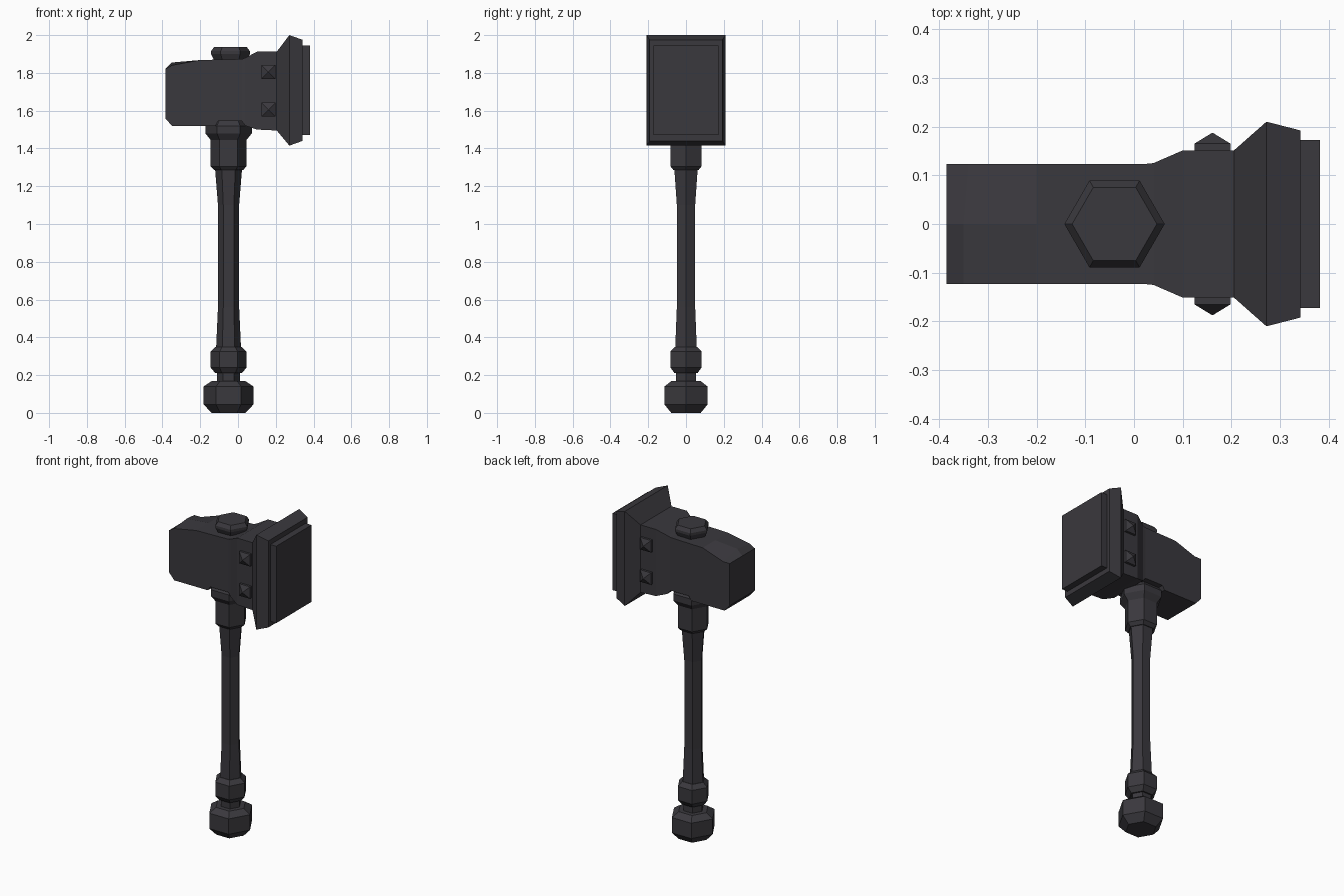
import bpy
import bmesh
from math import pi, cos, sin
from mathutils import Matrix, Vector

cube = bpy.data.objects.get("Cube")
if cube:
    bpy.data.objects.remove(cube, do_unlink=True)

iron = bpy.data.materials.new("dark_iron")
iron.use_nodes = True
IRON_COLOUR = (0.042, 0.04, 0.047, 1)
iron.diffuse_color = IRON_COLOUR
iron.node_tree.nodes["Principled BSDF"].inputs["Base Color"].default_value = IRON_COLOUR


def finish(name, bm):
    """Turn a bmesh into a flat shaded object."""
    bmesh.ops.recalc_face_normals(bm, faces=bm.faces)
    mesh = bpy.data.meshes.new(name)
    bm.to_mesh(mesh)
    bm.free()
    mesh.materials.append(iron)
    obj = bpy.data.objects.new(name, mesh)
    bpy.context.collection.objects.link(obj)
    return obj


def loft(rings):
    """Skin a list of equal point rings and cap both ends."""
    bm = bmesh.new()
    loops = [[bm.verts.new(p) for p in ring] for ring in rings]
    n = len(loops[0])
    for a, b in zip(loops, loops[1:]):
        for i in range(n):
            j = (i + 1) % n
            bm.faces.new((a[i], a[j], b[j], b[i]))
    bm.faces.new(loops[0])
    bm.faces.new(loops[-1])
    return bm


def hex_part(name, profile, x):
    """Six-sided turned part from (radius, height) pairs, points along x."""
    return finish(name, loft([
        [(x + r * cos(k * pi / 3), r * sin(k * pi / 3), z) for k in range(6)]
        for r, z in profile]))


def box_ring(x, y, low, high):
    """Rectangular section with a middle point on the top edge."""
    return [(x, -y, low), (x, y, low), (x, y, high), (x, 0, high), (x, -y, high)]


# Handle, from the pommel upward
HANDLE_X = -0.05
hex_part("pommel", [(0.09, 0), (0.132, 0.045), (0.132, 0.14), (0.09, 0.168)], HANDLE_X)
hex_part("pommel_neck", [(0.06, 0.15), (0.06, 0.23)], HANDLE_X)
hex_part("lower_collar", [(0.07, 0.21), (0.095, 0.24), (0.095, 0.325), (0.068, 0.35)], HANDLE_X)
hex_part("shaft", [(0.066, 0.34), (0.056, 0.56), (0.056, 1.1), (0.072, 1.3)], HANDLE_X)
hex_part("upper_collar", [(0.076, 1.285), (0.095, 1.305), (0.095, 1.445),
                          (0.123, 1.48), (0.123, 1.52), (0.09, 1.56)], HANDLE_X)

# Head block, with a shallow notch over the collar and a widened shoulder
block = loft([box_ring(*s) for s in (
    (-0.385, 0.123, 1.56, 1.82), (-0.35, 0.123, 1.52, 1.855),
    (-0.2, 0.123, 1.52, 1.868), (-0.12, 0.123, 1.52, 1.87),
    (-0.105, 0.123, 1.545, 1.87), (0.02, 0.123, 1.545, 1.873),
    (0.04, 0.125, 1.52, 1.88), (0.1, 0.151, 1.5, 1.912),
    (0.205, 0.151, 1.495, 1.912))])
# Worn top at the tail: the rear corner is chipped, the front edge dips a little
for v in block.verts:
    if abs(v.co.x + 0.35) < 0.01 and v.co.z > 1.8:
        if v.co.y > 0.1:
            v.co += Vector((0.01, 0, -0.035))
        elif v.co.y < -0.1:
            v.co.z -= 0.015
finish("head_block", block)

# Flared striking end
finish("striking_flange", loft([box_ring(*s) for s in (
    (0.205, 0.151, 1.495, 1.912), (0.272, 0.21, 1.415, 2.0),
    (0.342, 0.192, 1.44, 1.975))]))
finish("striking_plate", loft([box_ring(*s) for s in (
    (0.33, 0.172, 1.47, 1.945), (0.382, 0.172, 1.47, 1.945))]))

# Cap on top of the head
hex_part("top_cap", [(0.083, 1.86), (0.103, 1.9), (0.103, 1.915), (0.087, 1.936)], -0.04)

# Pyramid studs on both cheeks
for side, label in ((-1, "front"), (1, "rear")):
    for z, level in ((1.605, "lower"), (1.805, "upper")):
        stud = loft([[(0.161 + sx * h, side * y, z + sz * h)
                      for sx, sz in ((-1, -1), (1, -1), (1, 1), (-1, 1))]
                     for h, y in ((0.037, 0.14), (0.037, 0.165), (0.001, 0.187))])
        finish(f"{label}_{level}_stud", stud)
